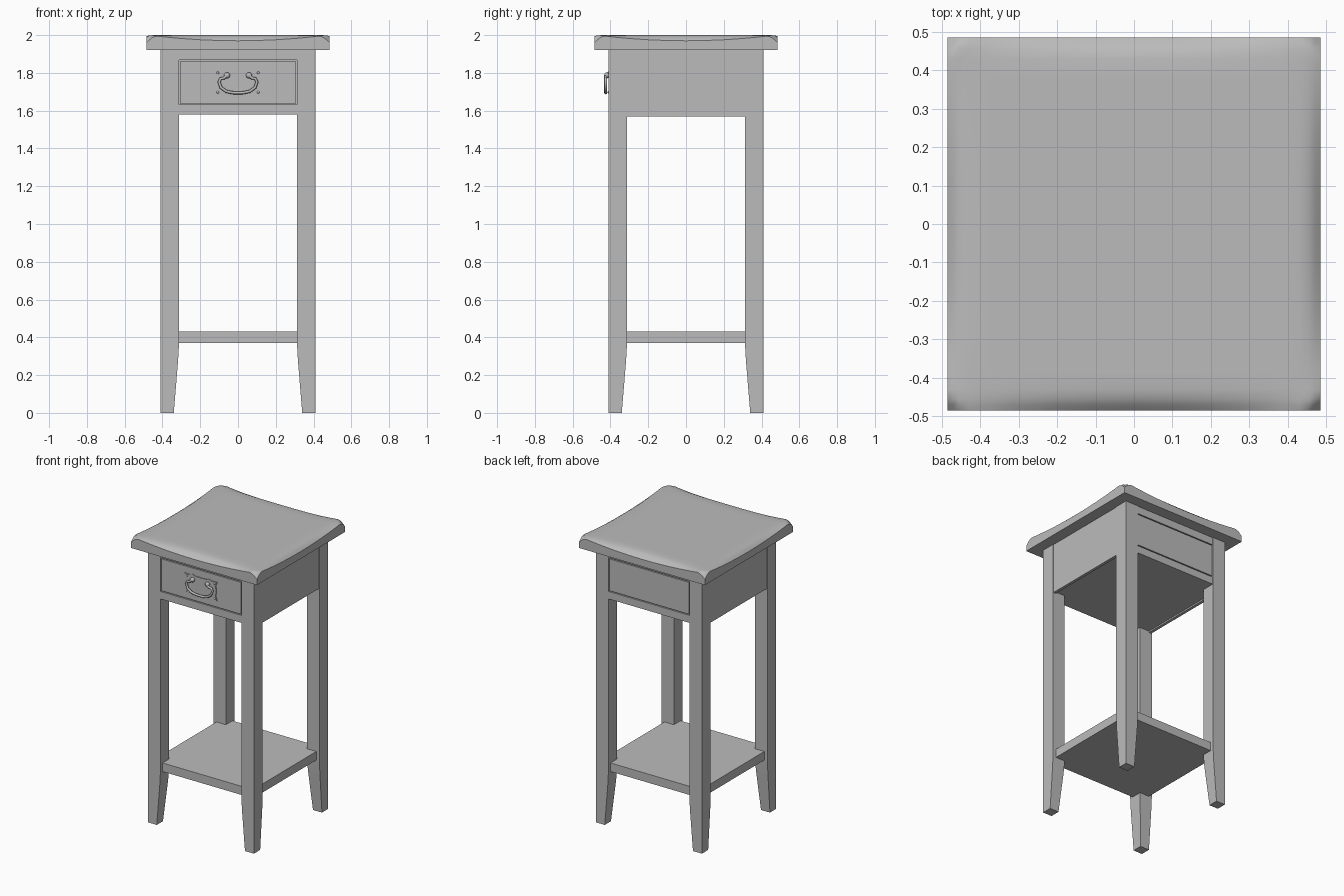
import bpy, bmesh, math

if "Cube" in bpy.data.objects:
    bpy.data.objects.remove(bpy.data.objects["Cube"])

grey = bpy.data.materials.new("plain grey")
grey.diffuse_color = (0.5, 0.5, 0.5, 1)
grey.use_nodes = True
grey.node_tree.nodes["Principled BSDF"].inputs["Base Color"].default_value = grey.diffuse_color


def finish(name, bm, smooth=False):
    bmesh.ops.recalc_face_normals(bm, faces=bm.faces)
    me = bpy.data.meshes.new(name)
    bm.to_mesh(me)
    bm.free()
    me.materials.append(grey)
    ob = bpy.data.objects.new(name, me)
    bpy.context.collection.objects.link(ob)
    if smooth:
        bpy.ops.object.select_all(action='DESELECT')
        bpy.context.view_layer.objects.active = ob
        ob.select_set(True)
        bpy.ops.object.shade_smooth_by_angle(angle=math.radians(35))
    return ob


def box(name, lo, hi):
    bm = bmesh.new()
    bmesh.ops.create_cube(bm, size=1)
    for v in bm.verts:
        v.co = [(a + b) / 2 + c * (b - a) for a, b, c in zip(lo, hi, v.co)]
    return finish(name, bm)


def prism(name, outline, y0, y1):
    """Extrude an x-z outline along y."""
    bm = bmesh.new()
    face = bm.faces.new([bm.verts.new((x, y0, z)) for x, z in outline])
    ext = bmesh.ops.extrude_face_region(bm, geom=[face])
    for v in ext["geom"]:
        if isinstance(v, bmesh.types.BMVert):
            v.co.y = y1
    return finish(name, bm)


# Table top: slab whose upper rim is worn down along the edges and at the corners
H = 0.485
marks = [0.0, 0.1, 0.2, 0.3, 0.38, 0.43, 0.455, 0.47, H]
steps = [-m for m in reversed(marks[1:])] + marks


def top_height(x, y):
    ax, ay = abs(x), abs(y)
    far, along = max(ax, ay), min(ax, ay)
    rim = max(0, (far - 0.43) / (H - 0.43)) ** 2
    drop = rim * (0.004 + 0.026 * max(0, 1 - (along / 0.44) ** 2))
    corner = max(0, (ax + ay - 0.925) / 0.045)
    return 2.0 - max(drop, 0.04 * min(1, corner))


bm = bmesh.new()
n = len(steps)
grid = [[bm.verts.new((x, y, top_height(x, y))) for y in steps] for x in steps]
for i in range(n - 1):
    for j in range(n - 1):
        bm.faces.new((grid[i][j], grid[i + 1][j], grid[i + 1][j + 1], grid[i][j + 1]))
rim_edges = [e for e in bm.edges if e.is_boundary]
ext = bmesh.ops.extrude_edge_only(bm, edges=rim_edges)
for v in ext["geom"]:
    if isinstance(v, bmesh.types.BMVert):
        v.co.z = 1.92
bmesh.ops.holes_fill(bm, edges=[e for e in bm.edges if e.is_boundary], sides=0)
finish("table_top", bm, True)

# Legs: square posts with the two inner faces tapering towards the foot
for sx, xname in ((-1, "left"), (1, "right")):
    for sy, yname in ((-1, "front"), (1, "back")):
        bm = bmesh.new()
        rings = []
        for z, inner in ((0, 0.34), (0.28, 0.317), (0.37, 0.312), (1.92, 0.312)):
            rings.append([bm.verts.new((sx * x, sy * y, z)) for x, y in
                          ((inner, inner), (0.409, inner), (0.409, 0.409), (inner, 0.409))])
        for a, b in zip(rings, rings[1:]):
            for k in range(4):
                bm.faces.new((a[k], a[(k + 1) % 4], b[(k + 1) % 4], b[k]))
        bm.faces.new(rings[0])
        bm.faces.new(rings[-1])
        finish(f"{yname}_{xname}_leg", bm)

# Cabinet core with flush side panels
box("cabinet_core", (-0.39, -0.395, 1.58), (0.39, 0.395, 1.92))
for s, side in ((-1, "left"), (1, "right")):
    xs = sorted((s * 0.385, s * 0.405))
    box(f"{side}_side_panel", (xs[0], -0.313, 1.57), (xs[1], 0.313, 1.92))

# Rails and drawer front, repeated as a dummy drawer on the back
for s, side in ((-1, "front"), (1, "back")):
    ys = sorted((s * 0.39, s * 0.405))
    box(f"{side}_top_rail", (-0.313, ys[0], 1.868), (0.313, ys[1], 1.92))
    box(f"{side}_bottom_rail", (-0.313, ys[0], 1.58), (0.313, ys[1], 1.632))
    box(f"{side}_drawer_panel", (-0.306, ys[0], 1.639), (0.306, ys[1], 1.861))

# Lower shelf, notched around the legs
box("lower_shelf", (-0.385, -0.313, 0.37), (0.385, 0.313, 0.43))
for s, side in ((-1, "front"), (1, "back")):
    ys = sorted((s * 0.313, s * 0.385))
    box(f"{side}_shelf_edge", (-0.313, ys[0], 0.37), (0.313, ys[1], 0.43))

# Handle back plate with a shaped, mirrored outline
half = [(0.0, 1.812), (0.04, 1.812), (0.06, 1.82), (0.085, 1.812), (0.125, 1.815),
        (0.115, 1.785), (0.118, 1.75), (0.115, 1.715), (0.125, 1.683), (0.08, 1.688),
        (0.05, 1.682), (0.0, 1.682)]
prism("handle_plate", half + [(-x, z) for x, z in half[-2:0:-1]], -0.403, -0.411)


def stud(name, x, z, r, y0, y1):
    bm = bmesh.new()
    bmesh.ops.create_uvsphere(bm, u_segments=12, v_segments=8, radius=1)
    for v in bm.verts:
        v.co = (x + v.co.x * r, (y0 + y1) / 2 + v.co.y * (y1 - y0) / 2, z + v.co.z * r)
    finish(name, bm, True)


# Handle posts and plate screws
for s, side in ((-1, "left"), (1, "right")):
    stud(f"{side}_handle_post", s * 0.058, 1.787, 0.016, -0.433, -0.405)
    for z, level in ((1.698, "lower"), (1.8, "upper")):
        stud(f"{side}_{level}_screw", s * 0.107, z, 0.007, -0.415, -0.407)

# Swinging bail handle as a round swept curve
cu = bpy.data.curves.new("bail_handle", 'CURVE')
cu.dimensions = '3D'
cu.bevel_depth = 0.008
cu.bevel_resolution = 2
cu.use_fill_caps = True
arm = [(0.06, 1.785), (0.075, 1.772), (0.092, 1.77), (0.1, 1.752), (0.09, 1.722),
       (0.062, 1.702), (0.03, 1.695)]
path = arm + [(0, 1.694)] + [(-x, z) for x, z in reversed(arm)]
sp = cu.splines.new('POLY')
sp.points.add(len(path) - 1)
for p, (x, z) in zip(sp.points, path):
    p.co = (x, -0.425, z, 1)
sp.use_smooth = True
cu.materials.append(grey)
bail = bpy.data.objects.new("bail_handle", cu)
bpy.context.collection.objects.link(bail)
